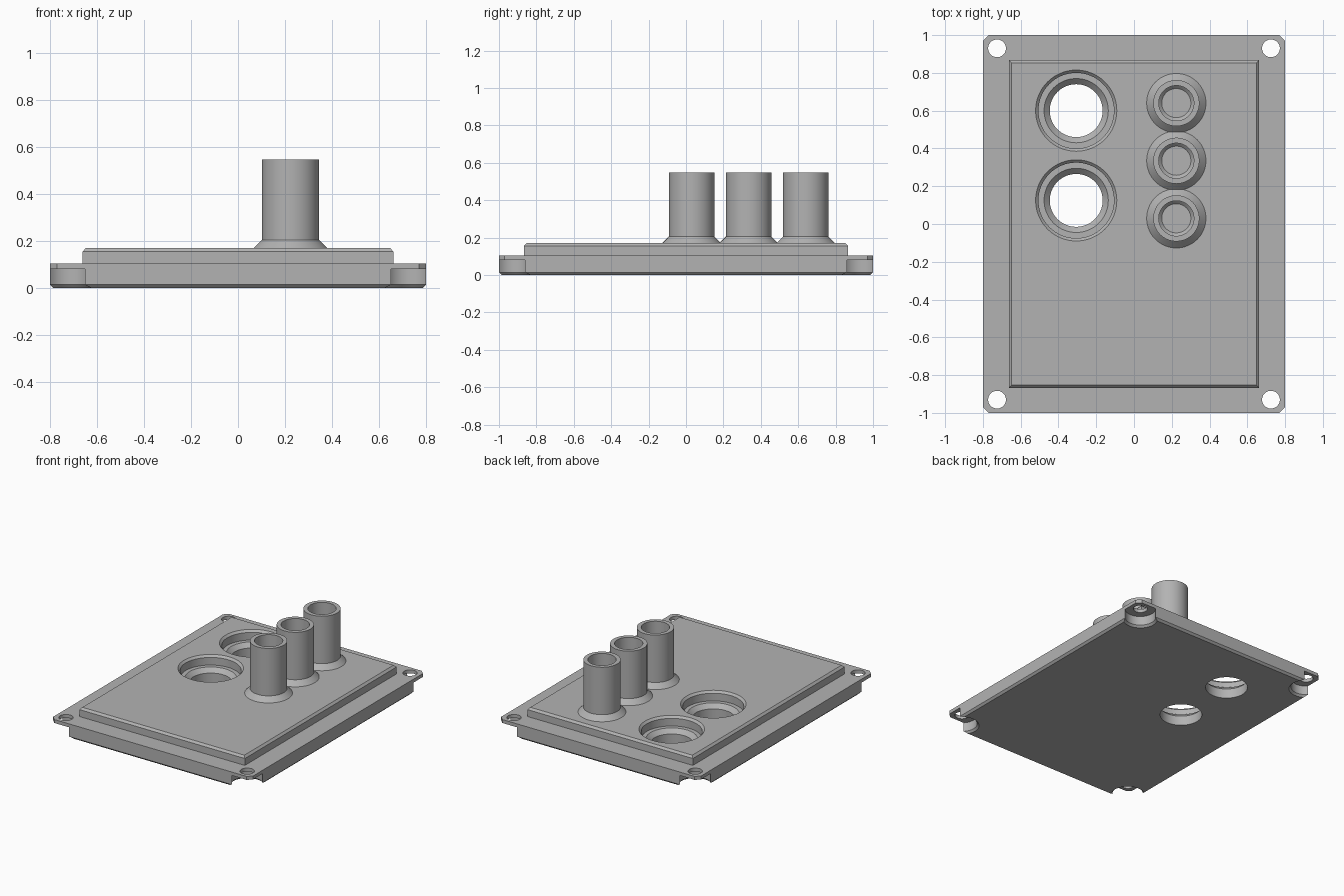
import bpy, bmesh, math

if "Cube" in bpy.data.objects:
    bpy.data.objects.remove(bpy.data.objects["Cube"])

grey = bpy.data.materials.new("plain grey")
grey.diffuse_color = (0.45, 0.45, 0.45, 1)
grey.use_nodes = True
grey.node_tree.nodes["Principled BSDF"].inputs["Base Color"].default_value = grey.diffuse_color


def finish(bm, name):
    bmesh.ops.recalc_face_normals(bm, faces=bm.faces)
    me = bpy.data.meshes.new(name)
    bm.to_mesh(me)
    bm.free()
    me.materials.append(grey)
    ob = bpy.data.objects.new(name, me)
    bpy.context.collection.objects.link(ob)
    return ob


def loft(name, layers):
    """Solid through stacked outlines, given as (points, z)."""
    bm = bmesh.new()
    rings = [[bm.verts.new((x, y, z)) for x, y in pts] for pts, z in layers]
    for a, b in zip(rings, rings[1:]):
        for i in range(len(a)):
            j = (i + 1) % len(a)
            bm.faces.new((a[i], a[j], b[j], b[i]))
    bm.faces.new(rings[0][::-1])
    bm.faces.new(rings[-1])
    return finish(bm, name)


def turned(name, x, y, profile, n=64):
    """Round solid from a profile of (radius, z)."""
    ang = [2 * math.pi * i / n for i in range(n)]
    return loft(name, [([(x + r * math.cos(a), y + r * math.sin(a)) for a in ang], z)
                       for r, z in profile])


def combine(target, tool, op):
    mod = target.modifiers.new("combine", 'BOOLEAN')
    mod.operation, mod.solver, mod.object = op, 'EXACT', tool
    bpy.context.view_layer.objects.active = target
    bpy.ops.object.modifier_apply(modifier=mod.name)
    bpy.data.objects.remove(tool, do_unlink=True)


def mirror_corners(corner):
    """Repeat one corner (listed counter-clockwise) around the rectangle."""
    flip = corner[::-1]
    return (corner + [(-x, y) for x, y in flip]
            + [(-x, -y) for x, y in corner] + [(x, -y) for x, y in flip])


HX, HY = 0.725, 0.93        # screw hole position


def notched(inset):
    """Rectangle whose corners are scooped out around the screw holes."""
    w, h, r = 0.8 - inset, 1 - inset, 0.102 + inset
    a0 = -math.acos((w - HX) / r)
    a1 = math.asin((h - HY) / r) - math.pi
    a1 = -math.pi - math.asin((h - HY) / r)
    n = 20
    return mirror_corners([(HX + r * math.cos(a0 + (a1 - a0) * i / n),
                            HY + r * math.sin(a0 + (a1 - a0) * i / n)) for i in range(n + 1)])


def rect(w, h):
    return [(w, h), (-w, h), (-w, -h), (w, -h)]


# Lower body, flange and raised panel
plate = loft("cover_plate", [(notched(0.014), 0), (notched(0), 0.014), (notched(0), 0.08)])
flange_pts = mirror_corners([(0.8, 0.97), (0.77, 1.0)])
combine(plate, loft("flange", [(flange_pts, 0.08), (flange_pts, 0.105)]), 'UNION')
combine(plate, loft("raised_panel", [(rect(0.662, 0.867), 0.09), (rect(0.662, 0.867), 0.155),
                                     (rect(0.648, 0.853), 0.17)]), 'UNION')

# Screw holes in the flange corners
for sx in (-1, 1):
    for sy in (-1, 1):
        combine(plate, turned("screw_hole", sx * HX, sy * HY, [(0.047, -0.1), (0.047, 0.3)], 48),
                'DIFFERENCE')

# Two stepped, chamfered openings
for y in (0.6, 0.125):
    combine(plate, turned("opening", -0.306, y, [(0.14, -0.1), (0.14, 0.07), (0.17, 0.1),
                                                 (0.2, 0.1), (0.2, 0.155), (0.215, 0.17),
                                                 (0.215, 0.3)]), 'DIFFERENCE')

# Three blind pipes with flared feet
PIPES = (0.64, 0.335, 0.03)
for y in PIPES:
    combine(plate, turned("pipe", 0.224, y, [(0.157, 0.15), (0.157, 0.17), (0.122, 0.205),
                                             (0.122, 0.548)]), 'UNION')
for y in PIPES:
    combine(plate, turned("bore", 0.224, y, [(0.077, 0.1), (0.093, 0.116), (0.093, 0.7)]),
            'DIFFERENCE')

bpy.ops.object.select_all(action='DESELECT')
plate.select_set(True)
bpy.context.view_layer.objects.active = plate
bpy.ops.object.shade_smooth_by_angle(angle=math.radians(30))
